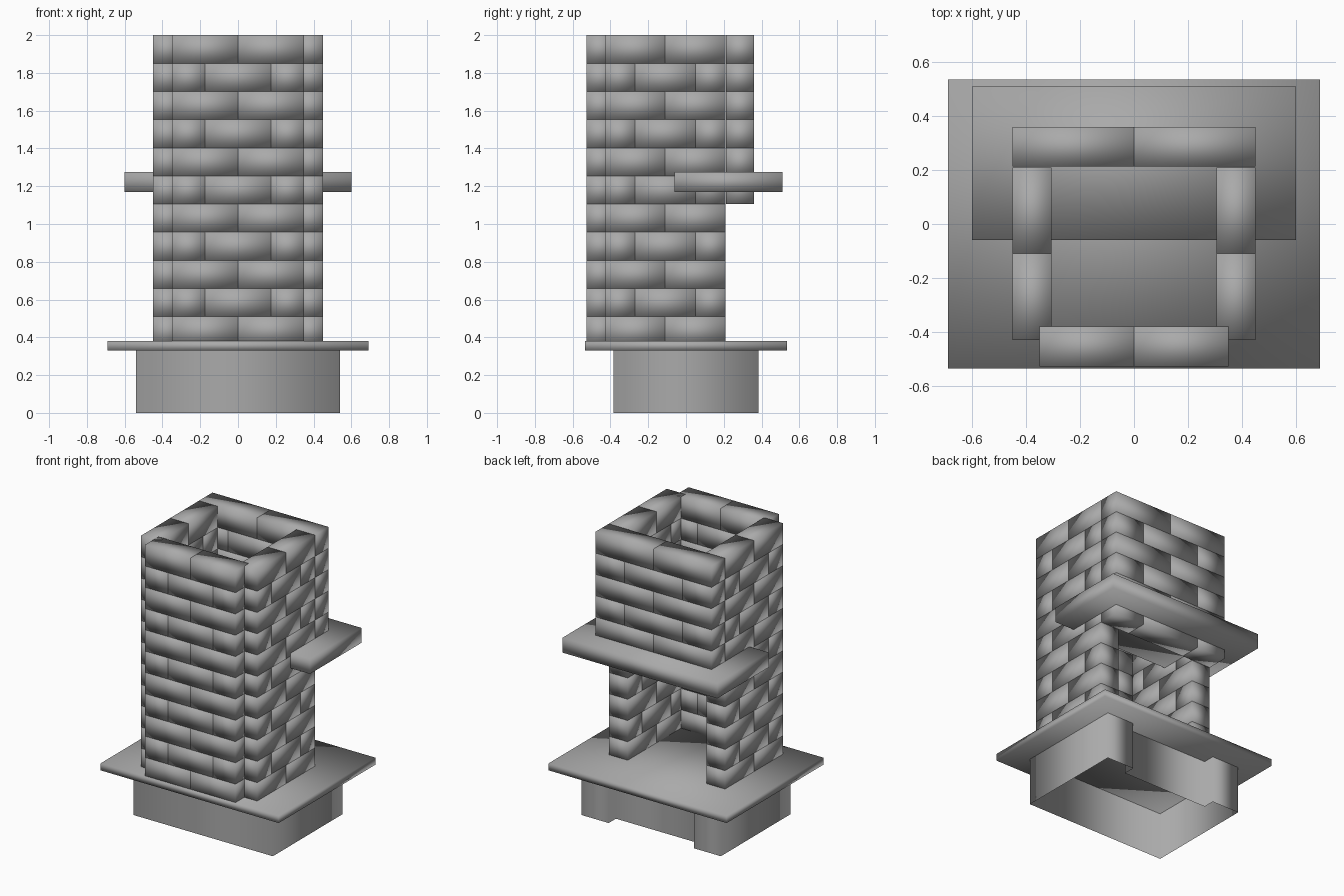
import bpy, bmesh
from mathutils import Matrix, Vector

default = bpy.data.objects.get("Cube")
if default:
    bpy.data.objects.remove(default)

stone = bpy.data.materials.new("grey stone")
stone.use_nodes = True
GREY = (0.4, 0.4, 0.4, 1)
stone.diffuse_color = GREY
stone.node_tree.nodes["Principled BSDF"].inputs["Base Color"].default_value = GREY


def add_box(bm, x0, x1, y0, y1, z0, z1):
    """Add one closed box between two corners."""
    size = Vector((x1 - x0, y1 - y0, z1 - z0))
    centre = Vector((x0 + x1, y0 + y1, z0 + z1)) / 2
    matrix = Matrix.Translation(centre) @ Matrix.Diagonal(size).to_4x4()
    bmesh.ops.create_cube(bm, size=1, matrix=matrix)


def finish(name, bm):
    """Turn the mesh into a smooth-shaded object."""
    mesh = bpy.data.meshes.new(name)
    bm.to_mesh(mesh)
    bm.free()
    mesh.materials.append(stone)
    mesh.shade_smooth()
    bpy.context.collection.objects.link(bpy.data.objects.new(name, mesh))


def slab(name, *bounds):
    bm = bmesh.new()
    add_box(bm, *bounds)
    finish(name, bm)


def brick_wall(name, along_x, a0, a1, b0, b1, first_row):
    """Stack rows of bricks whose joints alternate from row to row."""
    bm = bmesh.new()
    step = (a1 - a0) / 4
    for row in range(first_row, ROWS):
        cuts = (0, 2, 4) if row % 2 == 0 else (0, 1, 3, 4)
        z = BRICK_BASE + row * BRICK_HEIGHT
        for c0, c1 in zip(cuts, cuts[1:]):
            run = (a0 + c0 * step, a0 + c1 * step)
            depth = (b0, b1)
            plan = run + depth if along_x else depth + run
            add_box(bm, *plan, z, z + BRICK_HEIGHT)
    finish(name, bm)


# Hollow base skirt, open below, with a shallow recess under the hearth opening
bm = bmesh.new()
W, D, R, IN, TOP = 0.54, 0.385, 0.33, 0.305, 0.335
outline = [(-W, -D), (W, -D), (W, D), (R, D), (R, IN), (-R, IN), (-R, D), (-W, D)]
low = [bm.verts.new((x, y, 0)) for x, y in outline]
high = [bm.verts.new((x, y, TOP)) for x, y in outline]
for i in range(len(outline)):
    j = (i + 1) % len(outline)
    bm.faces.new((low[i], low[j], high[j], high[i]))
finish("base_skirt", bm)

# Hearth and mantel slabs
slab("hearth_slab", -0.69, 0.69, -0.535, 0.535, 0.33, 0.38)
slab("mantel_shelf", -0.6, 0.6, -0.06, 0.51, 1.17, 1.275)

# Brick chimney: three full walls, and a back wall above the fire opening
ROWS = 11
BRICK_BASE = 0.36
BRICK_HEIGHT = (2 - BRICK_BASE) / ROWS
brick_wall("front_brick_wall", True, -0.35, 0.35, -0.528, -0.38, 0)
brick_wall("left_brick_wall", False, -0.43, 0.21, 0.305, 0.45, 0)
brick_wall("right_brick_wall", False, -0.43, 0.21, -0.45, -0.305, 0)
brick_wall("back_brick_wall", True, -0.45, 0.45, 0.213, 0.36, 5)
